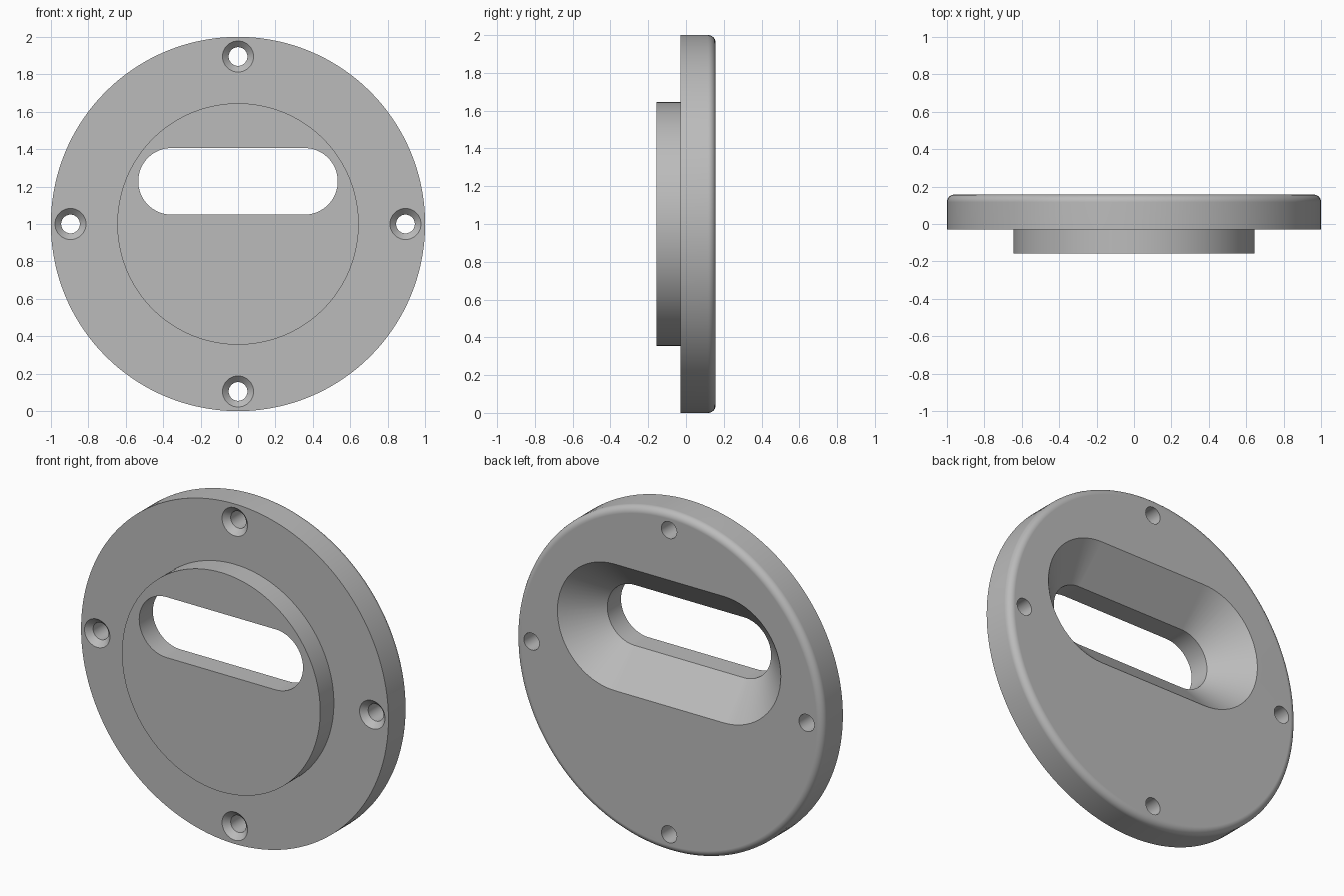
import bpy, bmesh, math
from mathutils import Vector

if "Cube" in bpy.data.objects:
    bpy.data.objects.remove(bpy.data.objects["Cube"], do_unlink=True)

FRONT, STEP, BACK = -0.157, -0.03, 0.157
FILLET = 0.04

grey = bpy.data.materials.new("satin_grey")
grey.use_nodes = True
colour = (0.5, 0.5, 0.5, 1)
grey.diffuse_color = colour
grey.node_tree.nodes["Principled BSDF"].inputs["Base Color"].default_value = colour


def outline(radius, half, segments):
    """Circle, or a rounded slot when half (straight half-length) is set."""
    points = []
    count = segments // 2 + (1 if half else 0)
    for side, start in ((1, -math.pi / 2), (-1, math.pi / 2)):
        for i in range(count):
            a = start + math.tau * i / segments
            points.append((side * half + radius * math.cos(a), radius * math.sin(a)))
    return points


def loft(name, profile, centre=(0, 1), half=0, segments=64):
    """Closed solid through (y, radius) outlines, along the y axis."""
    bm = bmesh.new()
    rings = [[bm.verts.new(Vector((x + centre[0], y, z + centre[1])))
              for x, z in outline(r, half, segments)] for y, r in profile]
    for a, b in zip(rings, rings[1:]):
        for i in range(len(a)):
            j = (i + 1) % len(a)
            bm.faces.new((a[i], a[j], b[j], b[i]))
    bm.faces.new(rings[0])
    bm.faces.new(rings[-1])
    bmesh.ops.recalc_face_normals(bm, faces=bm.faces)
    mesh = bpy.data.meshes.new(name)
    bm.to_mesh(mesh)
    bm.free()
    mesh.materials.append(grey)
    obj = bpy.data.objects.new(name, mesh)
    bpy.context.collection.objects.link(obj)
    return obj


# Round plate with raised front boss and rounded back edge
profile = [(FRONT, 0.645), (STEP, 0.645), (STEP, 1)]
for i in range(9):
    a = math.pi / 2 * i / 8
    profile.append((BACK - FILLET + FILLET * math.sin(a), 1 - FILLET + FILLET * math.cos(a)))
plate = loft("flanged_plate", profile, segments=144)

# Slot: straight through the boss, flaring out to the back
SLOT, FLARE = 0.178, 0.372
slope = (FLARE - SLOT) / (BACK - STEP)
cutters = [loft("slot_cutter", [(FRONT - 0.1, SLOT), (STEP, SLOT),
                                (BACK + 0.05, FLARE + 0.05 * slope)],
                centre=(0, 1.228), half=0.355)]

# Four countersunk screw holes
HOLE, SINK, PITCH = 0.05, 0.083, 0.895
for i in range(4):
    a = i * math.pi / 2
    cutters.append(loft("screw_hole_cutter",
                        [(STEP - 0.02, SINK + 0.02), (STEP + SINK - HOLE, HOLE),
                         (BACK + 0.1, HOLE)],
                        centre=(PITCH * math.cos(a), 1 + PITCH * math.sin(a)), segments=40))

bpy.ops.object.select_all(action="DESELECT")
plate.select_set(True)
bpy.context.view_layer.objects.active = plate
for cutter in cutters:
    cutter.hide_render = True
    cut = plate.modifiers.new("cut", "BOOLEAN")
    cut.operation = "DIFFERENCE"
    cut.solver = "EXACT"
    cut.object = cutter
    bpy.ops.object.modifier_apply(modifier=cut.name)
for cutter in cutters:
    bpy.data.objects.remove(cutter, do_unlink=True)

# Smooth walls, crisp edges, flat faces kept flat
bpy.ops.object.shade_smooth_by_angle(angle=math.radians(30))
weighted = plate.modifiers.new("weighted_normals", "WEIGHTED_NORMAL")
weighted.keep_sharp = True
